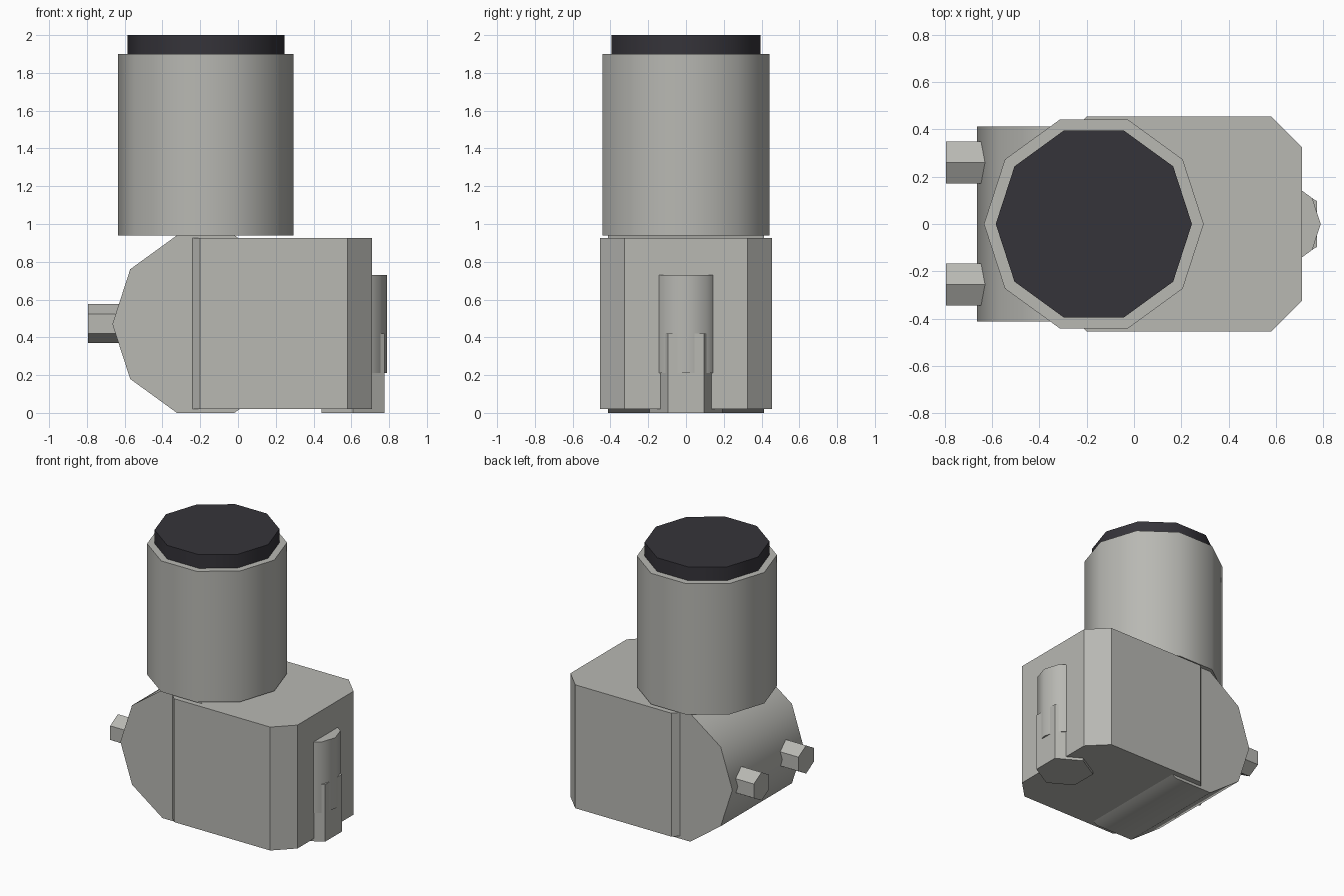
import bpy, bmesh, math
from mathutils import Vector

if "Cube" in bpy.data.objects:
    bpy.data.objects.remove(bpy.data.objects["Cube"])


def material(name, rgb):
    m = bpy.data.materials.new(name)
    m.diffuse_color = (*rgb, 1)
    m.use_nodes = True
    m.node_tree.nodes["Principled BSDF"].inputs["Base Color"].default_value = m.diffuse_color
    return m


GREY = material("light grey", (0.48, 0.48, 0.45))
DARK = material("dark charcoal", (0.036, 0.034, 0.042))


def ring(n, r, start=0.0):
    """Corner points of a regular polygon."""
    return [(r * math.cos(start + math.tau * i / n),
             r * math.sin(start + math.tau * i / n)) for i in range(n)]


def prism(name, profile, start, end, axis, mat):
    """Extrude a 2D profile from start to end along axis z (xy), y (xz) or x (yz)."""
    place = {"z": lambda a, b, t: (a, b, t),
             "y": lambda a, b, t: (a, t, b),
             "x": lambda a, b, t: (t, a, b)}[axis]
    bm = bmesh.new()
    face = bm.faces.new([bm.verts.new(place(a, b, start)) for a, b in profile])
    ext = bmesh.ops.extrude_face_region(bm, geom=[face], use_keep_orig=True)
    move = Vector(place(0, 0, end - start))
    bmesh.ops.translate(bm, vec=move,
                        verts=[v for v in ext["geom"] if isinstance(v, bmesh.types.BMVert)])
    bmesh.ops.recalc_face_normals(bm, faces=bm.faces)
    mesh = bpy.data.meshes.new(name)
    bm.to_mesh(mesh)
    bm.free()
    mesh.materials.append(mat)
    obj = bpy.data.objects.new(name, mesh)
    bpy.context.collection.objects.link(obj)
    return obj


def at(points, a, b):
    return [(p + a, q + b) for p, q in points]


def smooth(obj):
    bpy.ops.object.select_all(action="DESELECT")
    obj.select_set(True)
    bpy.context.view_layer.objects.active = obj
    bpy.ops.object.shade_smooth_by_angle(angle=math.radians(40))


# main housing: block with chamfered vertical corners
x0, x1, w, c = -0.33, 0.71, 0.455, 0.13
prism("housing", [(x0, -w + c), (x0 + c, -w), (x1 - c, -w), (x1, -w + c),
                  (x1, w - c), (x1 - c, w), (x0 + c, w), (x0, w - c)],
      0.02, 0.925, "z", GREY)

# ten-sided barrel lying across the rear
smooth(prism("rear_barrel", at(ring(10, 0.494), -0.171, 0.47), -0.413, 0.413, "y", GREY))

# upright ten-sided tower and its dark cap
smooth(prism("tower", at(ring(10, 0.465), -0.17, 0), 0.94, 1.9, "z", GREY))
smooth(prism("tower_cap", at(ring(10, 0.415), -0.17, 0), 1.9, 2.0, "z", DARK))

# round boss and hexagonal plug set into the nose
smooth(prism("nose_boss", at(ring(10, 0.186), 0.604, 0), 0.21, 0.73, "z", GREY))
prism("nose_plug", at(ring(6, 0.193, math.pi / 6), 0.608, 0), 0.0, 0.42, "z", GREY)

# two hexagonal bolts on the rear barrel
for side, y in (("left", 0.26), ("right", -0.256)):
    prism("bolt_" + side, at(ring(6, 0.103, math.pi / 6), y, 0.473),
          -0.795, -0.6, "x", GREY)
